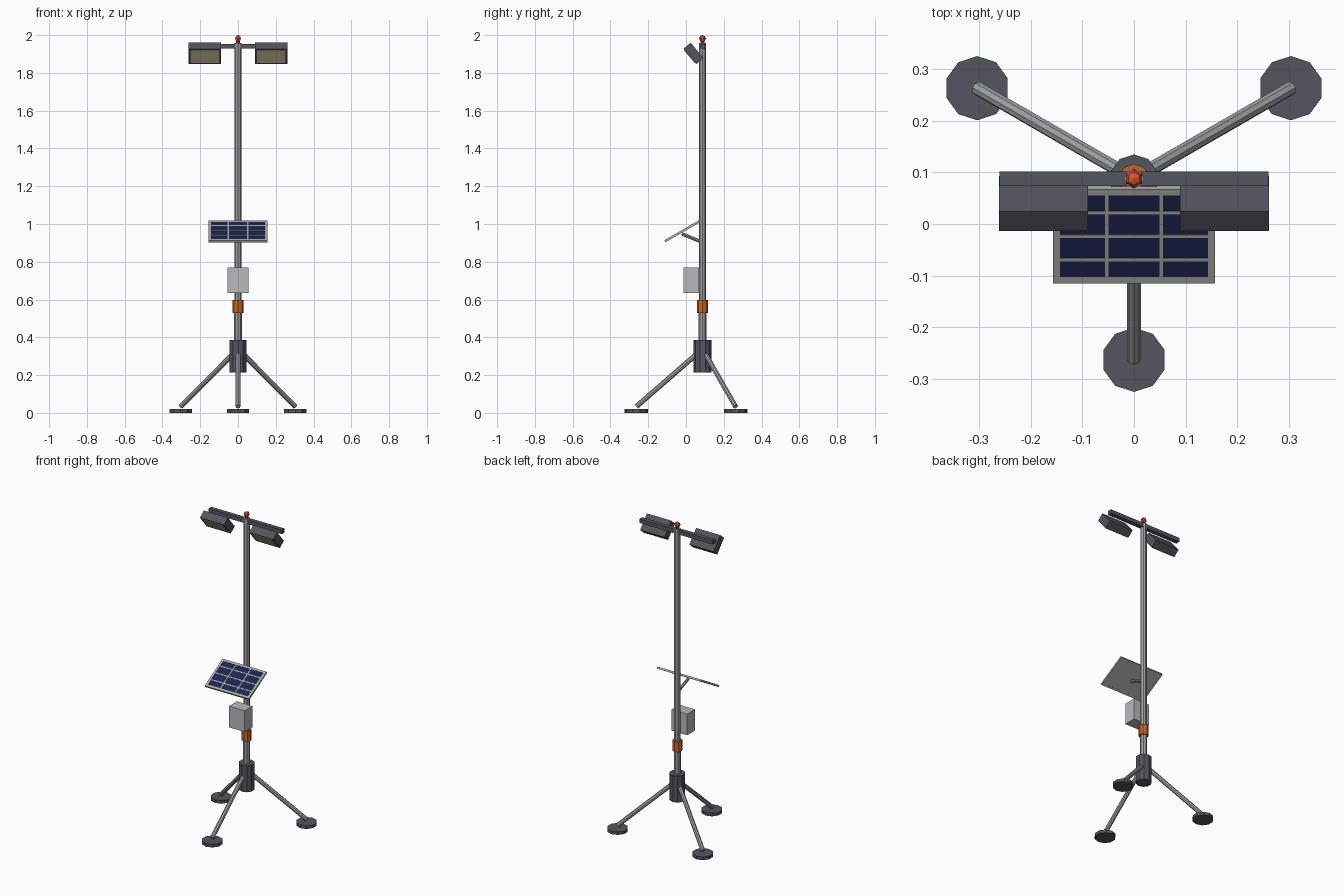
import bpy, math
from mathutils import Vector, Matrix

cube = bpy.data.objects.get("Cube")
if cube:
    bpy.data.objects.remove(cube, do_unlink=True)


def material(name, rgb):
    m = bpy.data.materials.new(name)
    m.use_nodes = True
    m.diffuse_color = (*rgb, 1)
    m.node_tree.nodes["Principled BSDF"].inputs["Base Color"].default_value = (*rgb, 1)
    return m


STEEL = material("galvanised steel", (0.36, 0.36, 0.37))
DARK = material("dark grey", (0.085, 0.092, 0.11))
ORANGE = material("orange", (0.62, 0.13, 0.02))
RED = material("beacon red", (0.75, 0.09, 0.03))
BOX = material("light grey", (0.48, 0.49, 0.50))
CELL = material("solar blue", (0.012, 0.018, 0.085))
FRAME = material("panel frame grey", (0.42, 0.42, 0.40))
LENS = material("warm lens", (0.55, 0.47, 0.30))

POLE_Y = 0.0875


def finish(name, mat):
    ob = bpy.context.object
    ob.name = name
    ob.data.materials.append(mat)
    return ob


def box(name, size, loc, mat, frame=Matrix()):
    """Box of a given size, placed in a local frame."""
    bpy.ops.mesh.primitive_cube_add(size=1)
    ob = finish(name, mat)
    ob.data.transform(Matrix.Diagonal((*size, 1)))
    ob.matrix_world = frame @ Matrix.Translation(loc)
    return ob


def rod(name, a, b, radius, sides, mat):
    """Prism running from point a to point b."""
    a, b = Vector(a), Vector(b)
    bpy.ops.mesh.primitive_cylinder_add(vertices=sides, radius=radius, depth=(b - a).length)
    ob = finish(name, mat)
    turn = Vector((0, 0, 1)).rotation_difference(b - a).to_matrix().to_4x4()
    ob.matrix_world = Matrix.Translation((a + b) / 2) @ turn
    return ob


def upright(name, z0, z1, radius, sides, mat):
    return rod(name, (0, POLE_Y, z0), (0, POLE_Y, z1), radius, sides, mat)


# Mast and its fittings
upright("base_hub", 0.215, 0.385, 0.047, 10, DARK)
upright("lower_mast", 0.385, 0.56, 0.02, 8, STEEL)
upright("upper_mast", 0.56, 1.957, 0.019, 8, STEEL)
upright("clamp_collar", 0.53, 0.597, 0.029, 8, ORANGE)
upright("beacon_stem", 1.95, 1.975, 0.010, 8, DARK)
bpy.ops.mesh.primitive_uv_sphere_add(segments=6, ring_count=4, radius=0.018,
                                     location=(0, POLE_Y, 1.982))
finish("beacon", RED)

# Three legs with round feet
for name, degrees in (("front", -90), ("back_left", 30), ("back_right", 150)):
    out = Vector((math.cos(math.radians(degrees)), math.sin(math.radians(degrees)), 0))
    hub = Vector((0, POLE_Y, 0))
    up = Vector((0, 0, 1))
    rod(name + "_leg", hub + out * 0.03 + up * 0.312, hub + out * 0.35 + up * 0.034,
        0.0135, 8, STEEL)
    foot = hub + out * 0.35
    rod(name + "_foot", foot, foot + up * 0.02, 0.062, 10, DARK)

# Control box
box("control_box", (0.112, 0.08, 0.136), (0, 0.028, 0.702), BOX)

# Tilted solar panel with raised frame bars
panel = Matrix.Translation((0, -0.021, 0.961)) @ Matrix.Rotation(math.radians(30), 4, "X")
W, L = 0.314, 0.21
box("panel_backing", (W, L, 0.007), (0, 0, -0.002), FRAME, panel)
box("solar_cells", (W - 0.02, L - 0.02, 0.004), (0, 0, 0.003), CELL, panel)
for s in (-1, 1):
    box("panel_side_rail", (0.014, L, 0.012), (s * (W / 2 - 0.007), 0, 0), FRAME, panel)
    box("panel_end_rail", (W - 0.028, 0.014, 0.012), (0, s * (L / 2 - 0.007), 0), FRAME, panel)
    box("panel_column_bar", (0.007, L - 0.028, 0.003), (s * W / 6, 0, 0.0045), FRAME, panel)
for k in (-1, 0, 1):
    box("panel_row_bar", (W - 0.028, 0.007, 0.003), (0, k * L / 4, 0.0043), FRAME, panel)
rod("panel_strut", (0, -0.022, 0.948), (0, POLE_Y - 0.01, 0.907), 0.009, 8, STEEL)

# Crossbar and two floodlights aimed forward and down
box("crossbar", (0.52, 0.028, 0.026), (0, POLE_Y, 1.941), DARK)
for side, s in (("left", 1), ("right", -1)):
    head = Matrix.Translation((s * 0.175, 0.0395, 1.903)) @ Matrix.Rotation(math.radians(40), 4, "X")
    box(side + "_floodlight", (0.172, 0.05, 0.106), (0, 0, 0), DARK, head)
    box(side + "_lens", (0.15, 0.006, 0.086), (0, -0.025, 0), LENS, head)
